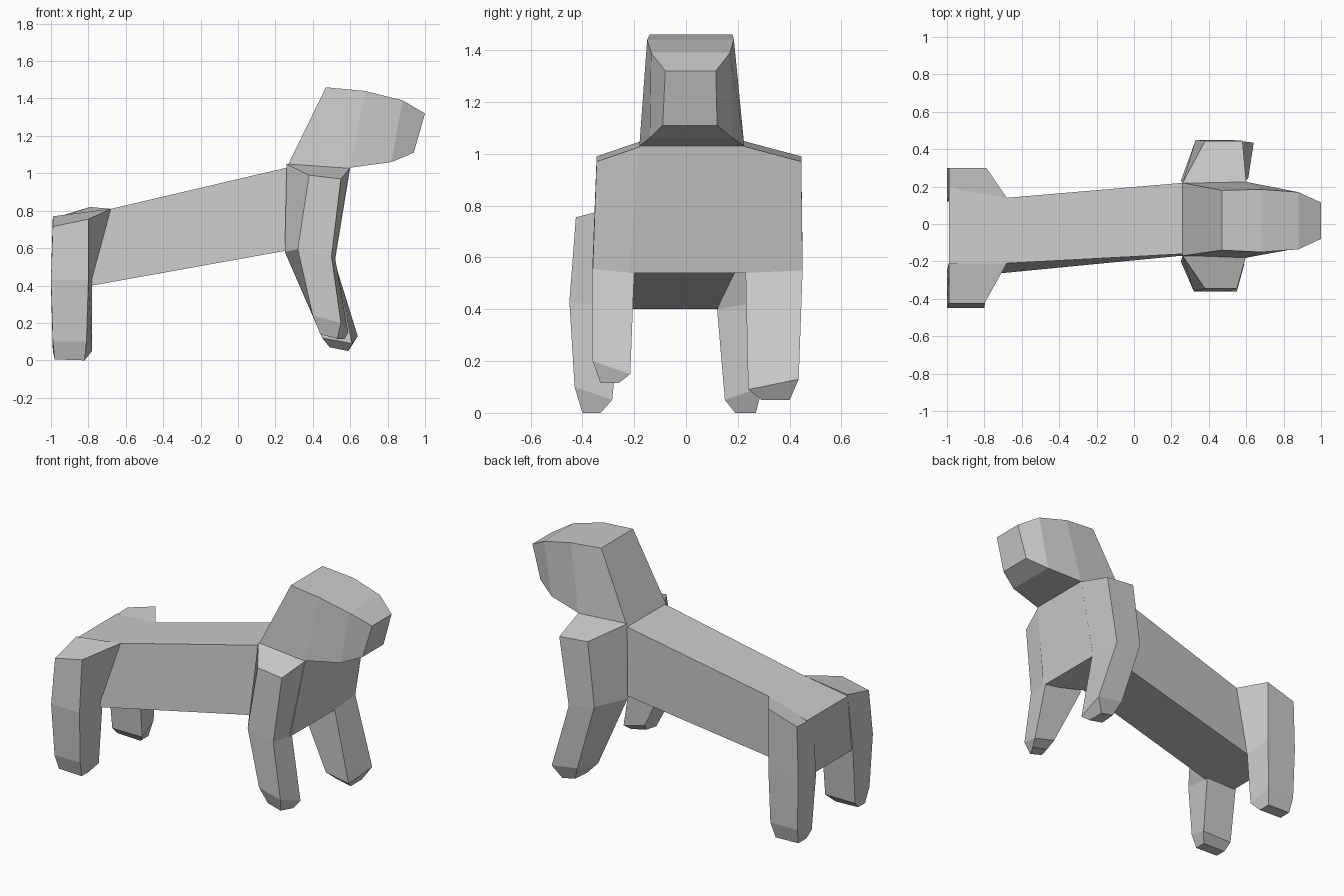
import bpy, bmesh


def loft(name, rings):
    """Skin a list of four-point rings into a closed, flat-faced solid."""
    bm = bmesh.new()
    loops = [[bm.verts.new(p) for p in ring] for ring in rings]
    for a, b in zip(loops, loops[1:]):
        for i in range(4):
            j = (i + 1) % 4
            bm.faces.new((a[i], a[j], b[j], b[i]))
    bm.faces.new(loops[0])
    bm.faces.new(loops[-1][::-1])
    bmesh.ops.recalc_face_normals(bm, faces=bm.faces)
    mesh = bpy.data.meshes.new(name)
    bm.to_mesh(mesh)
    bm.free()
    obj = bpy.data.objects.new(name, mesh)
    bpy.context.collection.objects.link(obj)
    return obj


def slice_ring(xb, zb, yb0, yb1, xt, zt, yt0, yt1):
    """Upright section: bottom edge, then top edge."""
    return [(xb, yb0, zb), (xb, yb1, zb), (xt, yt1, zt), (xt, yt0, zt)]


def leg_ring(bi, bo, fi, fo, yi, yo, zi, zo, lift):
    """Level section: back/front x on inner/outer side, y, z, back-edge lift."""
    return [(bi, yi, zi + lift), (bo, yo, zo + lift), (fo, yo, zo), (fi, yi, zi)]


# Torso from rump to chest
loft("torso", [slice_ring(*r) for r in (
    (-.99, .40, -.27, .12, -.99, .76, -.22, .20),
    (-.78, .40, -.27, .12, -.68, .81, -.21, .14),
    (.25, .585, -.17, .21, .26, 1.03, -.16, .22),
    (.52, .54, -.22, .24, .60, 1.03, -.18, .225))])

# Head tapering to the muzzle
loft("head", [slice_ring(*r) for r in (
    (.26, 1.03, -.17, .22, .47, 1.46, -.14, .18),
    (.60, 1.03, -.18, .225, .68, 1.44, -.15, .185),
    (.82, 1.06, -.14, .18, .88, 1.39, -.135, .17),
    (.94, 1.11, -.09, .12, 1.0, 1.32, -.08, .115))])

# Legs: top, joint, ankle, sole
loft("front_leg_near", [leg_ring(*r) for r in (
    (.26, .38, .60, .55, -.17, -.345, 1.03, .97, .02),
    (.25, .32, .52, .50, -.20, -.36, .54, .555, .04),
    (.44, .40, .59, .55, -.215, -.36, .15, .20, .04),
    (.46, .44, .57, .53, -.26, -.33, .115, .115, .025))])

loft("front_leg_far", [leg_ring(*r) for r in (
    (.26, .38, .60, .58, .22, .445, 1.03, .97, .02),
    (.25, .33, .52, .51, .23, .45, .54, .55, .04),
    (.45, .46, .61, .64, .24, .435, .09, .13, .03),
    (.49, .50, .59, .59, .29, .40, .05, .05, .02))])

loft("hind_leg_near", [leg_ring(*r) for r in (
    (-.99, -.99, -.68, -.80, -.21, -.425, .81, .755, -.04),
    (-1.0, -1.0, -.78, -.80, -.25, -.45, .40, .43, 0),
    (-.99, -.99, -.78, -.81, -.285, -.43, .05, .10, 0),
    (-.98, -.98, -.82, -.82, -.33, -.40, 0, 0, .005))])

loft("hind_leg_far", [leg_ring(*r) for r in (
    (-.99, -.99, -.68, -.79, .14, .30, .81, .82, -.06),
    (-1.0, -1.0, -.78, -.79, .12, .30, .40, .43, 0),
    (-.99, -.99, -.78, -.80, .15, .295, .05, .10, 0),
    (-.98, -.98, -.82, -.82, .19, .27, 0, 0, .005))])
